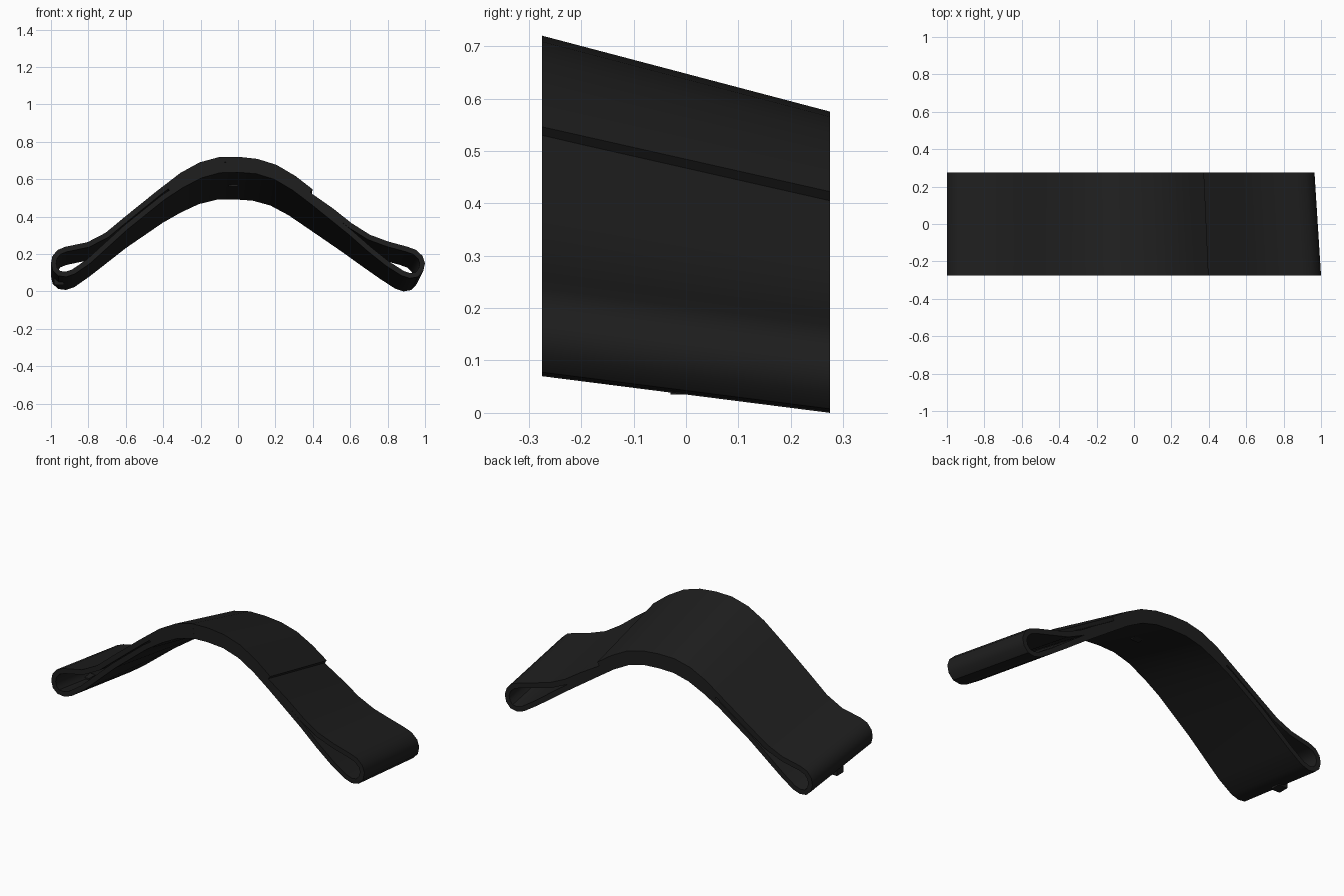
import bpy, bmesh, math
from mathutils import Vector

if "Cube" in bpy.data.objects:
    bpy.data.objects.remove(bpy.data.objects["Cube"])

mat = bpy.data.materials.new("black_fabric")
mat.diffuse_color = (0.013, 0.013, 0.013, 1)
mat.use_nodes = True
mat.node_tree.nodes["Principled BSDF"].inputs["Base Color"].default_value = mat.diffuse_color
HALF_W, T = 0.275, 0.028

# Strap path along the front edge: outer layer, left loop, inner layer, right loop, middle layer
outer = [(.39, .535), (.3, .605), (.2, .664), (.1, .695), (0, .706), (-.1, .704), (-.2, .677),
         (-.3, .622), (-.42, .53), (-.6, .385), (-.7, .302), (-.8, .25), (-.92, .225)]
left_loop = [(-.957, .21), (-.98, .182), (-.986, .15), (-.978, .117), (-.955, .096), (-.92, .092), (-.88, .105)]
inner = [(-.8, .16), (-.6, .342), (-.4, .503), (-.3, .568), (-.2, .62), (-.1, .648), (0, .651),
         (.1, .643), (.2, .612), (.3, .553), (.4, .477), (.6, .316), (.7, .228), (.8, .148)]
right_loop = [(.88, .097), (.92, .084), (.955, .09), (.978, .115), (.986, .15), (.975, .182), (.945, .21)]
middle = [(.9, .226), (.8, .253), (.7, .29), (.6, .353), (.5, .432), (.39, .509), (.3, .58),
          (.2, .638), (.1, .669), (0, .678), (-.1, .676), (-.2, .648), (-.3, .595), (-.37, .545)]
path = [Vector(p) for p in outer + left_loop + inner + right_loop + middle]


def back(p):
    # The back edge sits lower, most of all at the crown
    drop = 0.07 + 0.075 * max(0, 1 - (p.x / 0.75) ** 2)
    return Vector((p.x - 0.0175 * (p.x + 1), p.y - drop))


def finish(bm, name):
    bmesh.ops.recalc_face_normals(bm, faces=bm.faces)
    me = bpy.data.meshes.new(name)
    bm.to_mesh(me)
    bm.free()
    ob = bpy.data.objects.new(name, me)
    bpy.context.collection.objects.link(ob)
    me.materials.append(mat)
    bpy.context.view_layer.objects.active = ob
    ob.select_set(True)
    bpy.ops.object.shade_smooth_by_angle(angle=math.radians(35))
    ob.select_set(False)


# Folded strap: rectangular section swept along the path
bm = bmesh.new()
rings = []
for i, p in enumerate(path):
    a, b = path[max(i - 1, 0)], path[min(i + 1, len(path) - 1)]
    t = (b - a).normalized()
    n = Vector((-t.y, t.x)) * T / 2
    ring = []
    for q, y in ((p + n, -HALF_W), (p - n, -HALF_W), (p - n, HALF_W), (p + n, HALF_W)):
        q = back(q) if y > 0 else q
        ring.append(bm.verts.new((q.x, y, q.y)))
    rings.append(ring)
for r, s in zip(rings, rings[1:]):
    for k in range(4):
        m = (k + 1) % 4
        bm.faces.new((r[k], r[m], s[m], s[k]))
bm.faces.new(rings[0])
bm.faces.new(rings[-1])
finish(bm, "folded_strap")


def box(name, lo, hi):
    bm = bmesh.new()
    bmesh.ops.create_cube(bm, size=1)
    for v in bm.verts:
        v.co = [(l + h) / 2 + c * (h - l) for l, h, c in zip(lo, hi, v.co)]
    finish(bm, name)


# Small tab under the left loop and small pad under the crown
box("end_tab", (-.985, -.03, .035), (-.93, .03, .085))
box("crown_pad", (-.05, -.025, .56), (0, .025, .585))
